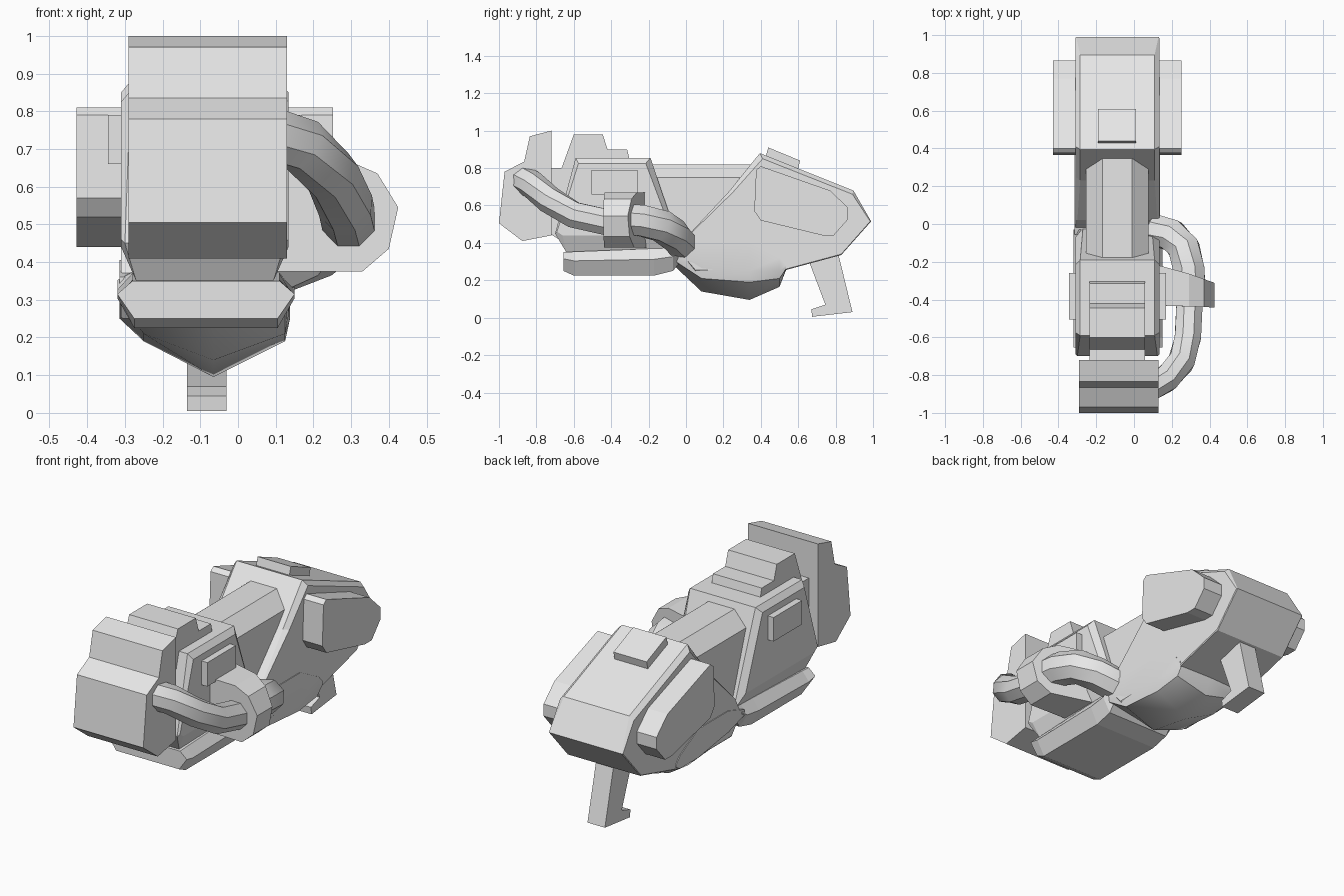
import bpy, bmesh, math
from mathutils import Vector

if "Cube" in bpy.data.objects:
    bpy.data.objects.remove(bpy.data.objects["Cube"], do_unlink=True)

grey = bpy.data.materials.new("plain grey")
grey.use_nodes = True
grey.diffuse_color = (0.8, 0.8, 0.8, 1)
grey.node_tree.nodes["Principled BSDF"].inputs["Base Color"].default_value = (0.8, 0.8, 0.8, 1)

MID = -0.088  # centre plane of the hull


def loft(name, rings):
    """Skin a list of equal-length point rings and cap both ends."""
    bm = bmesh.new()
    loops = [[bm.verts.new(p) for p in ring] for ring in rings]
    n = len(loops[0])
    for a, b in zip(loops, loops[1:]):
        for i in range(n):
            j = (i + 1) % n
            bm.faces.new((a[i], a[j], b[j], b[i]))
    bm.faces.new(loops[0])
    bm.faces.new(loops[-1])
    bmesh.ops.recalc_face_normals(bm, faces=bm.faces)
    mesh = bpy.data.meshes.new(name)
    bm.to_mesh(mesh)
    bm.free()
    mesh.materials.append(grey)
    obj = bpy.data.objects.new(name, mesh)
    bpy.context.collection.objects.link(obj)
    return obj


def prism(name, profile, x0, x1):
    """Extrude a (y, z) side profile from x0 to x1."""
    return loft(name, [[(x, y, z) for y, z in profile] for x in (x0, x1)])


def chamfered(name, rim, face, cut, half):
    """Side-profile hull whose rim steps in by a cut at each point."""
    rings = []
    for s in (-1, 1):
        outer = [(MID + s * half, y, z) for y, z in face]
        inner = [(MID + s * (half - c), y, z) for (y, z), c in zip(rim, cut)]
        rings += [outer, inner] if s < 0 else [inner, outer]
    return loft(name, rings)


def tube(name, path, radius, sides=8):
    """Smooth pipe along a path."""
    pts = [Vector(p) for p in path]
    rings = []
    for i, p in enumerate(pts):
        d = pts[min(i + 1, len(pts) - 1)] - pts[max(i - 1, 0)]
        q = d.to_track_quat('Y', 'Z')
        angles = [math.tau * (k + 0.5) / sides for k in range(sides)]
        rings.append([p + q @ Vector((radius * math.cos(a), 0, radius * math.sin(a))) for a in angles])
    return loft(name, rings)


# Front plate and stepped cowl behind it
prism("front_plate", [(-1, .505), (-.97, .78), (-.865, .835), (-.835, .97), (-.72, 1),
                      (-.72, .44), (-.875, .41)], -.29, .13)
prism("stepped_cowl", [(-.73, .45), (-.73, .8), (-.665, .8), (-.6, .98), (-.445, .98), (-.42, .9),
                       (-.315, .9), (-.3, .84), (-.5, .395), (-.64, .395)], -.235, .058)

# Front hull
chamfered("front_hull",
          [(-.7, .45), (-.59, .855), (-.19, .855), (-.02, .35), (-.64, .35)],
          [(-.69, .46), (-.575, .825), (-.215, .825), (-.07, .44), (-.66, .44)],
          [.01, .025, .025, .04, .04], .222)

# Rear hull
chamfered("rear_hull",
          [(-.03, .35), (.02, .45), (.23, .675), (.395, .88), (.895, .68), (.99, .515),
           (.83, .335), (.515, .25), (.05, .25)],
          [(-.03, .35), (.02, .445), (.25, .67), (.41, .85), (.89, .66), (.985, .515),
           (.83, .34), (.515, .255), (.05, .255)],
          [.005, .01, .025, .025, .025, .004, .004, .004, .004], .222)

# Central tank between the hulls
section = [(-.165, .4), (-.165, .75), (-.078, .82), (.078, .82), (.165, .75), (.165, .4)]
loft("central_tank", [[(MID + x, y, z) for x, z in section] for y in (-.25, .42)])

# Bottom tray
rings = []
for y, top, bottom in ((-.655, .35, .25), (-.6, .353, .225), (-.17, .37, .225),
                       (-.07, .373, .25), (-.03, .375, .3)):
    mid = (top + bottom) / 2 + .015
    rings.append([(-.085 + w, y, z) for w, z in
                  ((-.195, top), (-.235, mid), (-.19, bottom), (.19, bottom), (.235, mid), (.195, top))])
loft("bottom_tray", rings)

# Keeled belly
rings = []
for y, top, side, low, keel in ((-.055, .36, .33, .3, .27), (.083, .405, .29, .21, .14),
                                (.34, .405, .25, .19, .095), (.5, .32, .25, .21, .165),
                                (.535, .28, .27, .262, .255)):
    left = [(MID - .226, y, top), (MID - .226, y, side), (-.25, y, low)]
    right = [(.125, y, low), (MID + .226, y, side), (MID + .226, y, top)]
    rings.append(left + [(-.065, y, keel)] + right)
belly = loft("belly", rings)

# Side pods and small side plates
pod = [(.375, .79), (.4, .81), (.77, .68), (.865, .59), (.865, .525), (.79, .44),
       (.73, .44), (.4, .52), (.365, .57)]
plate = [(-.505, .66), (-.505, .79), (-.26, .79), (-.26, .66)]
for side, s in (("right", -1), ("left", 1)):
    prism(side + "_pod", pod, MID + s * .15, MID + s * .34)
    prism(side + "_plate", plate, MID + s * .15, MID + s * .257)

# Rear top block
prism("top_block", [(.42, .84), (.44, .91), (.61, .84), (.59, .76)], -.19, .01)

# Kick stand with forward foot
prism("kick_stand", [(.62, .4), (.8, .4), (.89, .03), (.675, .005), (.67, .045), (.745, .07)], -.135, -.03)

# Pipe and its collar
outline = [(.08, .375), (.33, .375), (.4, .435), (.425, .545), (.37, .635), (.29, .67), (.08, .67)]
collar = []
for front, taper in ((-.43, -.04), (-.205, -.36)):
    collar.append([(x, front + taper * max(0, x - .13), z) for x, z in outline])
loft("pipe_collar", collar)
front_pipe = tube("front_pipe", [(.08, -.87, .74), (.17, -.82, .71), (.25, -.73, .63),
                                 (.285, -.6, .55), (.295, -.4, .505)], .075)
rear_pipe = tube("rear_pipe", [(.295, -.36, .53), (.29, -.24, .52), (.265, -.13, .49),
                               (.2, -.06, .44), (.1, -.03, .4)], .09)

# Smooth shading on the rounded parts
for obj in (belly, front_pipe, rear_pipe):
    bpy.ops.object.select_all(action='DESELECT')
    obj.select_set(True)
    bpy.context.view_layer.objects.active = obj
    bpy.ops.object.shade_smooth_by_angle(angle=math.radians(40))
